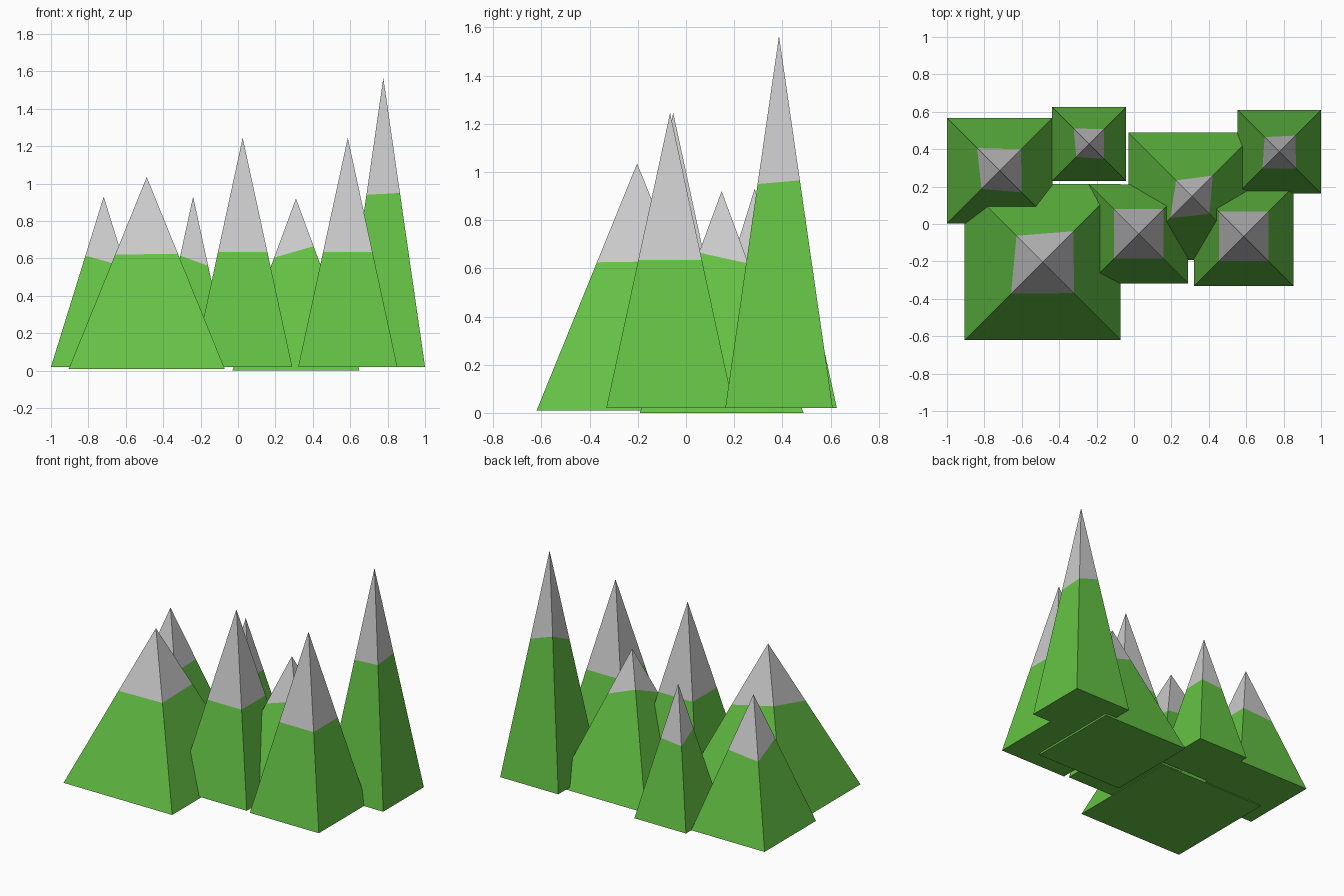
import bpy

if "Cube" in bpy.data.objects:
    bpy.data.objects.remove(bpy.data.objects["Cube"])

green = bpy.data.materials.new("grass_green")
green.diffuse_color = (0.128, 0.54, 0.058, 1)
green.use_nodes = True
green.node_tree.nodes["Principled BSDF"].inputs["Base Color"].default_value = green.diffuse_color

CORNERS = [(-1, -1), (1, -1), (1, 1), (-1, 1)]  # FL, FR, BR, BL


def make_mesh(name, verts, faces, material=None):
    mesh = bpy.data.meshes.new(name)
    mesh.from_pydata(verts, [], faces)
    if material:
        mesh.materials.append(material)
    obj = bpy.data.objects.new(name, mesh)
    bpy.context.collection.objects.link(obj)
    return obj


def mountain(name, x, y, half, base, peak, snow):
    """Square pyramid: green slopes below a snow line given per corner edge."""
    foot = [(x + sx * half, y + sy * half, base) for sx, sy in CORNERS]
    line = []
    for (sx, sy), z in zip(CORNERS, snow):
        d = half * (peak - z) / (peak - base)
        line.append((x + sx * d, y + sy * d, z))
    sides = [(i, (i + 1) % 4, 4 + (i + 1) % 4, 4 + i) for i in range(4)]
    make_mesh(name + "_slopes", foot + line, sides + [(3, 2, 1, 0)], green)
    make_mesh(name + "_snow_cap", line + [(x, y, peak)],
              [(i, (i + 1) % 4, 4) for i in range(4)])


# name, centre x, centre y, half width, base z, peak z, snow line (FL, FR, BR, BL)
mountain("back_left_mountain", -0.718, 0.285, 0.282, 0.02, 0.93, (0.615, 0.555, 0.56, 0.54))
mountain("front_left_mountain", -0.488, -0.203, 0.417, 0.01, 1.035, (0.62, 0.625, 0.63, 0.69))
mountain("back_small_mountain", -0.24, 0.428, 0.198, 0.02, 0.93, (0.615, 0.56, 0.565, 0.55))
mountain("centre_mountain", 0.025, -0.053, 0.265, 0.02, 1.245, (0.635,) * 4)
mountain("front_right_mountain", 0.587, -0.066, 0.265, 0.02, 1.245, (0.635,) * 4)
mountain("tall_mountain", 0.777, 0.386, 0.223, 0.02, 1.565, (0.94, 0.95, 0.965, 1.02))
mountain("middle_mountain", 0.31, 0.148, 0.34, 0.0, 0.92, (0.605, 0.665, 0.62, 0.69))
